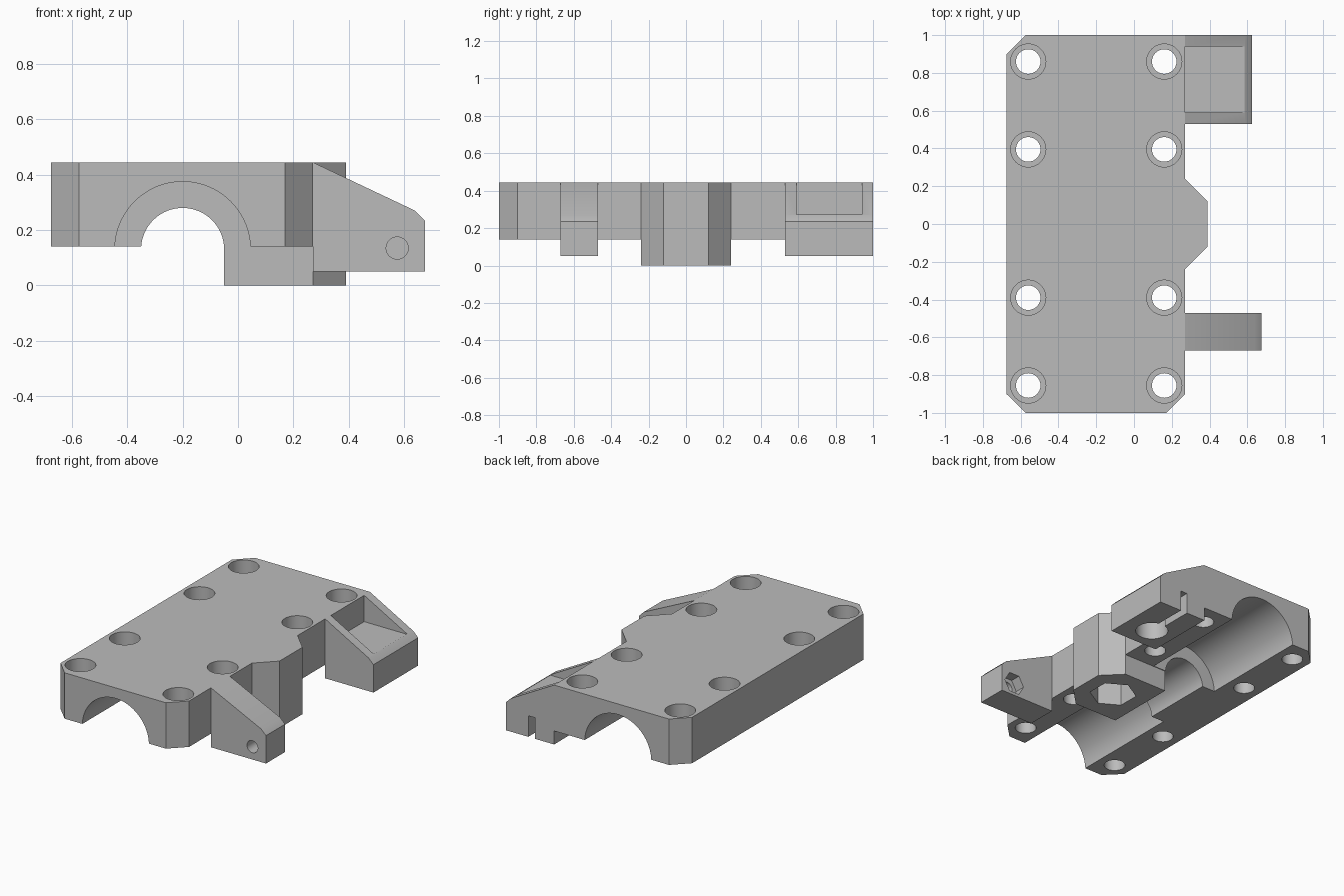
import bpy, bmesh, math
from mathutils import Vector

if "Cube" in bpy.data.objects:
    bpy.data.objects.remove(bpy.data.objects["Cube"], do_unlink=True)

TOP, UNDER, LOW = 0.445, 0.14, 0.05      # main levels
AXIS_X, AXIS_Z = -0.2, 0.13              # bearing axis

grey = bpy.data.materials.new("plain grey")
grey.use_nodes = True
grey.diffuse_color = (0.5, 0.5, 0.5, 1)
grey.node_tree.nodes["Principled BSDF"].inputs["Base Color"].default_value = (0.5, 0.5, 0.5, 1)


def prism(name, points, lo, hi, axis="z"):
    """Extrude an outline along z (points are x, y) or along y (points are x, z)."""
    def place(p, t):
        return Vector((p[0], p[1], t)) if axis == "z" else Vector((p[0], t, p[1]))
    bm = bmesh.new()
    a = [bm.verts.new(place(p, lo)) for p in points]
    b = [bm.verts.new(place(p, hi)) for p in points]
    bm.faces.new(a)
    bm.faces.new(b)
    for i in range(len(points)):
        j = (i + 1) % len(points)
        bm.faces.new((a[i], a[j], b[j], b[i]))
    bmesh.ops.recalc_face_normals(bm, faces=bm.faces)
    mesh = bpy.data.meshes.new(name)
    bm.to_mesh(mesh)
    bm.free()
    mesh.materials.append(grey)
    obj = bpy.data.objects.new(name, mesh)
    bpy.context.scene.collection.objects.link(obj)
    return obj


def ring(x, y, r, n=40, start=0.0):
    return [(x + r * math.cos(start + math.tau * i / n),
             y + r * math.sin(start + math.tau * i / n)) for i in range(n)]


def rect(x0, x1, y0, y1):
    return [(x0, y0), (x1, y0), (x1, y1), (x0, y1)]


def arch(r, n=40):
    curve = [(AXIS_X + r * math.cos(math.pi * i / n),
              AXIS_Z + r * math.sin(math.pi * i / n)) for i in range(n + 1)]
    return curve + [(AXIS_X - r, -0.1), (AXIS_X + r, -0.1)]


def combine(target, other, operation):
    mod = target.modifiers.new(other.name, "BOOLEAN")
    mod.operation, mod.solver, mod.object = operation, "EXACT", other
    bpy.context.view_layer.objects.active = target
    bpy.ops.object.modifier_apply(modifier=mod.name)
    bpy.data.objects.remove(other, do_unlink=True)


def add(*args):
    combine(body, prism(*args), "UNION")


def cut(*args):
    combine(body, prism(*args), "DIFFERENCE")


# Main plate with three chamfered corners
body = prism("bearing_carriage", [
    (-0.675, -0.9), (-0.575, -1), (0.17, -1), (0.27, -0.9),
    (0.27, 1), (-0.575, 1), (-0.675, 0.9)], UNDER, TOP)

# Central boss reaching the ground
add("centre_boss", [(-0.1, -0.24), (0.27, -0.24), (0.39, -0.12), (0.39, 0.12),
                    (0.27, 0.24), (-0.1, 0.24)], 0, TOP)

# Front tab and wider rear holder, both with a sloping top
for name, slope_x, end_x, y0, y1 in (("front_tab", 0.64, 0.675, -0.67, -0.47),
                                     ("belt_holder", 0.59, 0.625, 0.53, 1)):
    add(name, [(0.2, LOW + 0.15), (0.2, TOP), (0.27, TOP), (slope_x, 0.27),
               (end_x, 0.235), (end_x, LOW), (0.27, LOW), (0.27, LOW + 0.15)],
        y0, y1, "y")

# Bearing seats at both ends and a narrower bore through the middle rib
cut("bore", arch(0.15), -1.1, 1.1, "y")
cut("front_seat", arch(0.245), -1.1, -0.245, "y")
cut("back_seat", arch(0.245), 0.245, 1.1, "y")

# Eight counterbored screw holes
for x in (-0.56, 0.16):
    for y in (-0.855, -0.39, 0.395, 0.86):
        cut("counterbore", ring(x, y, 0.093), 0.27, 0.6)
        cut("screw_hole", ring(x, y, 0.065), 0, 0.3)

# Nut trap under the boss
cut("boss_nut_trap", ring(0.17, 0, 0.145, 6, math.pi / 2), -0.1, 0.17)

# Cross hole and nut trap in the tab
cut("tab_hole", ring(0.575, 0.135, 0.04, 32), -0.8, -0.4, "y")
cut("tab_nut_trap", ring(0.575, 0.135, 0.075, 6), -0.54, -0.4, "y")

# Open pocket above, and keyhole slot below, in the belt holder
cut("holder_pocket", rect(0.27, 0.585, 0.59, 0.94), 0.27, 0.6)
cut("keyhole", ring(0.435, 0.69, 0.1), -0.1, 0.19)
cut("keyhole_slot", rect(0.41, 0.46, 0.69, 1.1), -0.1, 0.19)

bpy.ops.object.select_all(action="DESELECT")
body.select_set(True)
bpy.context.view_layer.objects.active = body
bpy.ops.object.shade_smooth_by_angle(angle=math.radians(25))
